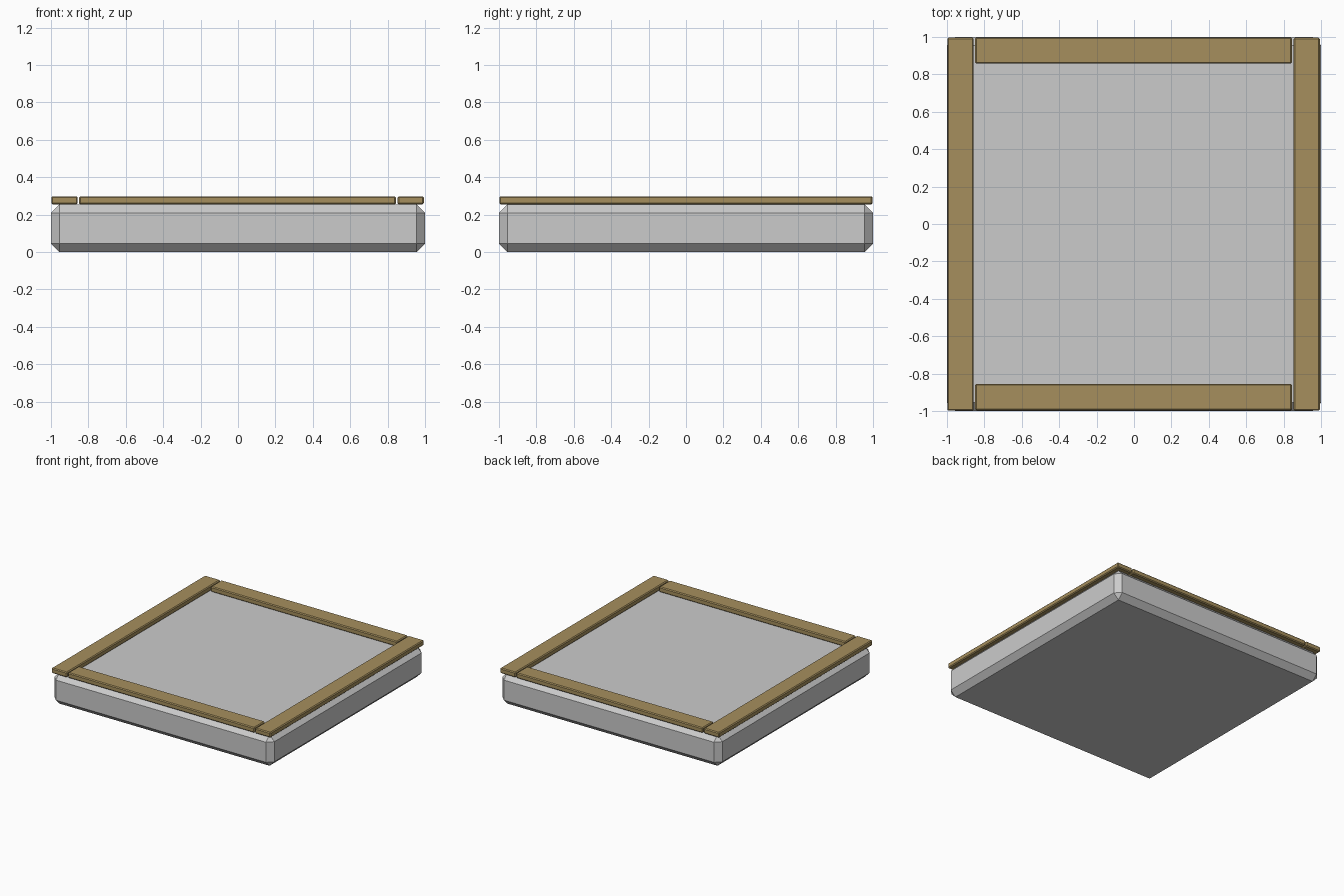
import bpy, bmesh
from mathutils import Matrix, Vector

if "Cube" in bpy.data.objects:
    bpy.data.objects.remove(bpy.data.objects["Cube"])


def material(name, rgb):
    m = bpy.data.materials.new(name)
    m.diffuse_color = (*rgb, 1)
    m.use_nodes = True
    m.node_tree.nodes["Principled BSDF"].inputs["Base Color"].default_value = m.diffuse_color
    return m


stone = material("pale grey stone", (0.60, 0.60, 0.60))
wood = material("brown wood", (0.38, 0.275, 0.11))


def box(name, lo, hi, bevel, mat):
    """Box between two corners with flat chamfered edges."""
    lo, hi = Vector(lo), Vector(hi)
    bm = bmesh.new()
    bmesh.ops.create_cube(bm, size=1)
    bmesh.ops.transform(bm, verts=bm.verts, matrix=Matrix.Translation((lo + hi) / 2) @ Matrix.Diagonal((*(hi - lo), 1)))
    bmesh.ops.bevel(bm, geom=bm.edges[:], offset=bevel, segments=1,
                    affect='EDGES', profile=0.5)
    me = bpy.data.meshes.new(name)
    bm.to_mesh(me)
    bm.free()
    me.materials.append(mat)
    ob = bpy.data.objects.new(name, me)
    bpy.context.collection.objects.link(ob)
    return ob


# Chamfered slab
box("base_slab", (-1, -1, 0), (1, 1, 0.255), 0.045, stone)

# Wooden border: full-length side planks, shorter planks between them
Z0, Z1, B = 0.255, 0.298, 0.007
box("left_plank", (-0.998, -0.998, Z0), (-0.857, 0.996, Z1), B, wood)
box("right_plank", (0.853, -0.998, Z0), (0.994, 0.996, Z1), B, wood)
box("front_plank", (-0.85, -0.996, Z0), (0.845, -0.855, Z1), B, wood)
box("back_plank", (-0.85, 0.857, Z0), (0.845, 0.998, Z1), B, wood)
